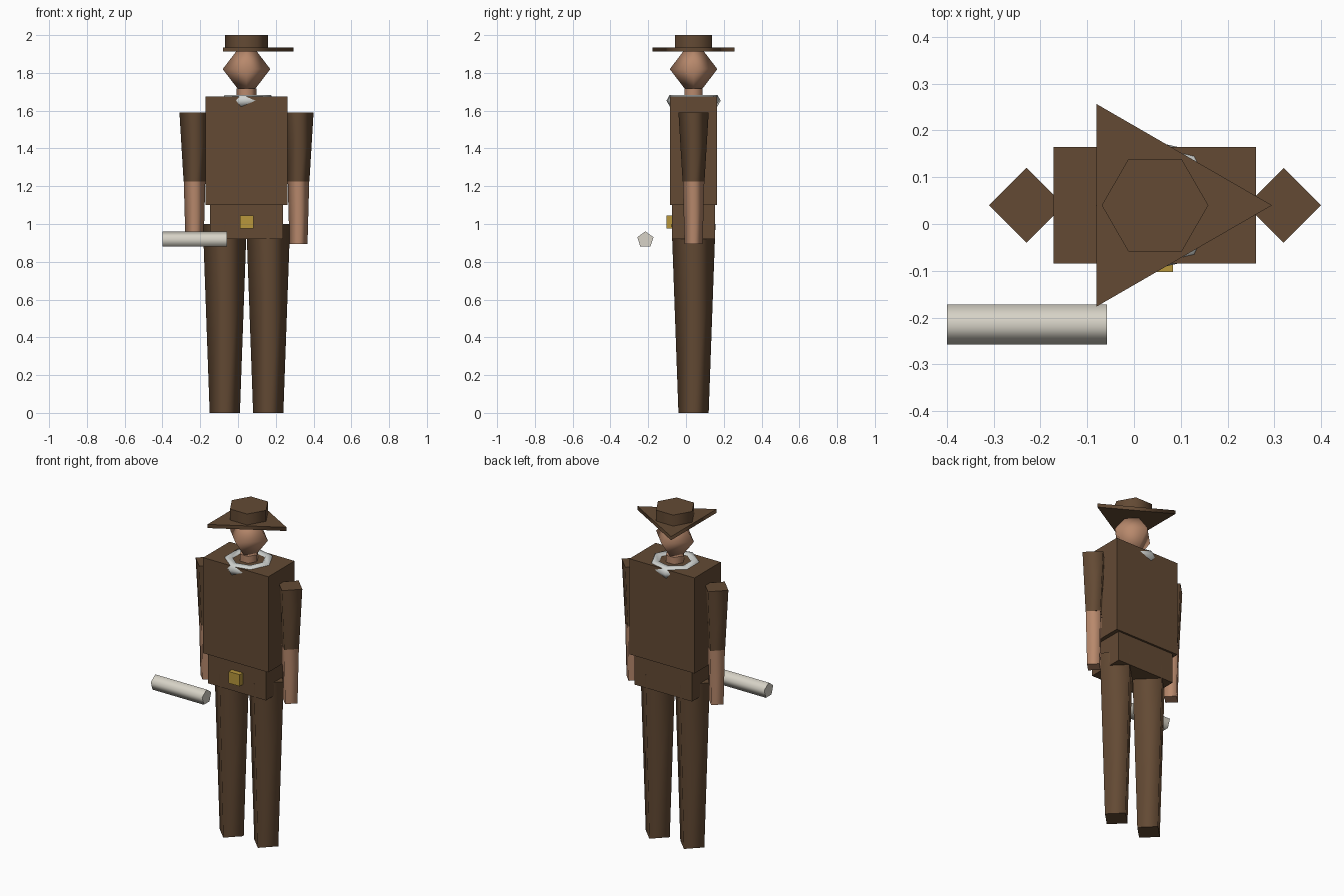
import bpy, bmesh
from math import cos, sin, pi
from mathutils import Matrix, Vector

old = bpy.data.objects.get("Cube")
if old:
    bpy.data.objects.remove(old, do_unlink=True)

CX, CY = 0.045, 0.04  # body axis


def material(name, color, rough=0.9):
    m = bpy.data.materials.new(name)
    m.use_nodes = True
    m.diffuse_color = (*color, 1)
    bsdf = m.node_tree.nodes["Principled BSDF"]
    bsdf.inputs["Base Color"].default_value = (*color, 1)
    bsdf.inputs["Roughness"].default_value = rough
    return m


BROWN = material("brown_cloth", (0.125, 0.068, 0.034))
SKIN = material("skin", (0.48, 0.25, 0.15))
SILVER = material("silver", (0.62, 0.64, 0.62))
GOLD = material("gold", (0.48, 0.31, 0.045))
PAPER = material("off_white", (0.68, 0.65, 0.57))


def finish(name, bm, mat):
    bmesh.ops.recalc_face_normals(bm, faces=bm.faces)
    mesh = bpy.data.meshes.new(name)
    bm.to_mesh(mesh)
    bm.free()
    mesh.materials.append(mat)
    ob = bpy.data.objects.new(name, mesh)
    bpy.context.collection.objects.link(ob)
    return ob


def box(name, mat, lo, hi):
    lo, hi = Vector(lo), Vector(hi)
    bm = bmesh.new()
    bmesh.ops.create_cube(bm, size=1, matrix=Matrix.Translation((lo + hi) / 2)
                          @ Matrix.Diagonal((*(hi - lo), 1)))
    return finish(name, bm, mat)


def ring(bm, sides, radius, z):
    return [bm.verts.new((radius * cos(2 * pi * i / sides),
                          radius * sin(2 * pi * i / sides), z)) for i in range(sides)]


def prism(name, mat, sides, x, y, z0, z1, r0, r1, turn=Matrix()):
    """Tapered prism, first corner on +x, smooth sides and flat sharp caps."""
    bm = bmesh.new()
    half = (z1 - z0) / 2
    low, high = ring(bm, sides, r0, -half), ring(bm, sides, r1, half)
    for i in range(sides):
        j = (i + 1) % sides
        bm.faces.new((low[i], low[j], high[j], high[i])).smooth = True
    for cap in (bm.faces.new(low), bm.faces.new(high)):
        for e in cap.edges:
            e.smooth = False
    bm.transform(Matrix.Translation((x, y, z0 + half)) @ turn)
    return finish(name, bm, mat)


# Torso, hips and buckle
box("torso", BROWN, (-0.172, -0.085, 1.10), (0.261, 0.165, 1.675))
box("hips", BROWN, (-0.147, -0.073, 0.92), (0.237, 0.153, 1.10))
box("belt_buckle", GOLD, (0.01, -0.103, 0.975), (0.083, -0.07, 1.045))

# Limbs
for side, s in (("right", -1), ("left", 1)):
    prism(side + "_leg", BROWN, 4, CX + s * 0.115, CY, 0, 1.0, 0.08, 0.116)
    ax = CX + s * 0.275
    prism(side + "_sleeve", BROWN, 4, ax, CY, 1.225, 1.59, 0.058, 0.08)
    prism(side + "_forearm", SKIN, 4, ax, CY, 0.895, 1.225, 0.048, 0.057)

# Neck and head
prism("neck", SKIN, 6, CX, CY, 1.62, 1.717, 0.054, 0.054)
bm = bmesh.new()
belt = ring(bm, 4, 0.126, 0)
for tip_z in (-0.165, 0.165):
    tip = bm.verts.new((0, 0, tip_z))
    for i in range(4):
        bm.faces.new((belt[i], belt[(i + 1) % 4], tip)).smooth = True
bm.transform(Matrix.Translation((CX, CY, 1.82)))
finish("head", bm, SKIN)

# Hat
prism("hat_brim", BROWN, 3, CX, CY, 1.912, 1.934, 0.25, 0.25)
prism("hat_crown", BROWN, 6, CX, CY, 1.934, 2.0, 0.114, 0.114)

# Collar ring: seven segments, six-sided tube
bm = bmesh.new()
loops = [ring(bm, 7, 0.112 + 0.035 * cos(pi * k / 3), 0.035 * sin(pi * k / 3))
         for k in range(6)]
for k in range(6):
    a, b = loops[k], loops[(k + 1) % 6]
    for i in range(7):
        j = (i + 1) % 7
        bm.faces.new((a[i], a[j], b[j], b[i])).smooth = True
bm.transform(Matrix.Translation((CX, CY, 1.653)))
finish("collar_ring", bm, SILVER)

# Scroll lying across the right hand, one corner up
prism("scroll", PAPER, 5, -0.229, -0.215, 0.745, 1.087, 0.045, 0.045,
      Matrix.Rotation(-pi / 2, 4, 'Y'))
